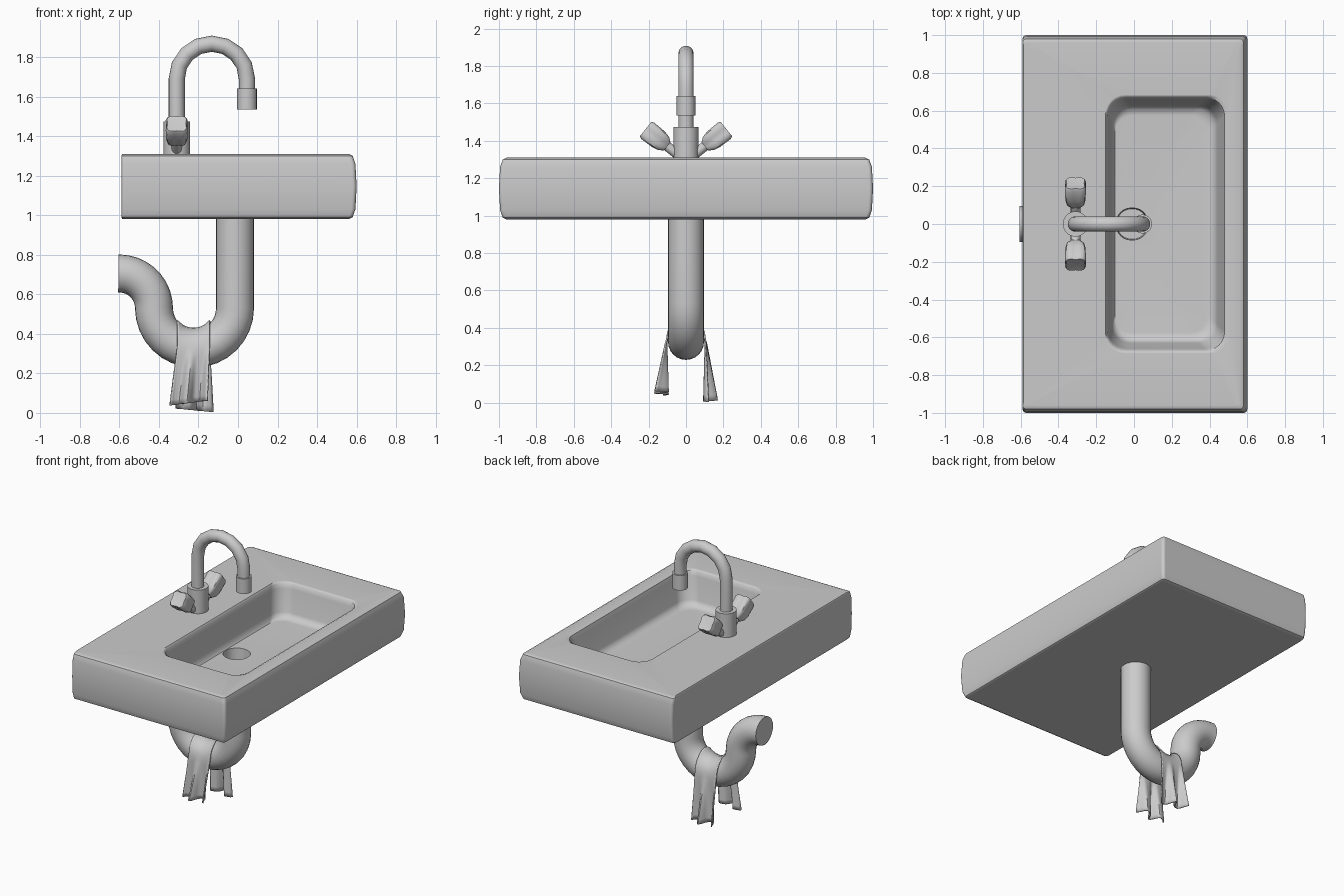
import bpy, bmesh
from math import sin, cos, pi, sqrt, radians
from mathutils import Vector

cube = bpy.data.objects.get("Cube")
if cube:
    bpy.data.objects.remove(cube, do_unlink=True)

GREY = (0.6, 0.6, 0.6, 1)
mat = bpy.data.materials.new("plain grey")
mat.use_nodes = True
mat.diffuse_color = GREY
mat.node_tree.nodes["Principled BSDF"].inputs["Base Color"].default_value = GREY
parts = []


def finish(name, bm):
    bmesh.ops.recalc_face_normals(bm, faces=bm.faces)
    mesh = bpy.data.meshes.new(name)
    bm.to_mesh(mesh)
    bm.free()
    mesh.materials.append(mat)
    obj = bpy.data.objects.new(name, mesh)
    bpy.context.collection.objects.link(obj)
    parts.append(obj)
    return obj


def loft(name, rings, closed=True):
    """Skin a list of point rings; closed rings get end caps."""
    bm = bmesh.new()
    rows = [[bm.verts.new(p) for p in ring] for ring in rings]
    n = len(rows[0])
    for a, b in zip(rows, rows[1:]):
        for i in range(n if closed else n - 1):
            j = (i + 1) % n
            bm.faces.new((a[i], a[j], b[j], b[i]))
    if closed:
        bm.faces.new(rows[0])
        bm.faces.new(rows[-1])
    return finish(name, bm)


def rounded_rect(x0, x1, hy, r, z, steps=7):
    corners = ((x1 - r, hy - r), (x0 + r, hy - r), (x0 + r, r - hy), (x1 - r, r - hy))
    ring = []
    for c, (cx, cy) in enumerate(corners):
        for k in range(steps):
            a = (c + k / (steps - 1)) * pi / 2
            ring.append((cx + r * cos(a), cy + r * sin(a), z))
    return ring


def arc(cx, cz, r, start, end, steps):
    angles = [radians(start + (end - start) * k / steps) for k in range(steps + 1)]
    return [(cx + r * cos(a), cz + r * sin(a)) for a in angles]


def tube(name, path, r, sides):
    """Round tube along a path in the XZ plane."""
    pts = [Vector((x, 0, z)) for x, z in path]
    across = Vector((0, 1, 0))
    rings = []
    for i, p in enumerate(pts):
        t = (pts[min(i + 1, len(pts) - 1)] - pts[max(i - 1, 0)]).normalized()
        n = t.cross(across)
        rings.append([p + r * (n * cos(2 * pi * k / sides) + across * sin(2 * pi * k / sides))
                      for k in range(sides)])
    return loft(name, rings)


def turned(name, origin, axis, profile, sides=24, lobes=0.0):
    """Turned part along an axis; lobes adds four rounded grips."""
    axis = Vector(axis).normalized()
    u = Vector((1, 0, 0)) if abs(axis.x) < 0.9 else Vector((0, 1, 0))
    v = axis.cross(u)
    rings = []
    for r, d in profile:
        ring = []
        for k in range(sides):
            a = 2 * pi * k / sides
            rr = r * (1 - lobes * cos(4 * a))
            ring.append(Vector(origin) + axis * d + rr * (u * cos(a) + v * sin(a)))
        rings.append(ring)
    return loft(name, rings)


# Basin slab: soft outer edges, sunken bowl and drain in one skin
basin_rows = [
    (-0.585, 0.56, 0.96, 0.02, 0.98),
    (-0.59, 0.58, 0.98, 0.02, 0.99),
    (-0.59, 0.594, 0.994, 0.02, 1.03),
    (-0.59, 0.60, 1.0, 0.02, 1.145),
    (-0.59, 0.594, 0.994, 0.02, 1.26),
    (-0.59, 0.58, 0.98, 0.02, 1.30),
    (-0.585, 0.56, 0.96, 0.02, 1.31),
    (-0.15, 0.50, 0.685, 0.10, 1.31),
    (-0.142, 0.48, 0.67, 0.10, 1.30),
    (-0.137, 0.47, 0.66, 0.10, 1.27),
    (-0.12, 0.44, 0.63, 0.10, 1.12),
    (-0.11, 0.42, 0.61, 0.10, 1.092),
    (-0.10, 0.385, 0.575, 0.09, 1.08),
    (-0.095, 0.075, 0.085, 0.08, 1.08),
    (-0.09, 0.07, 0.08, 0.075, 1.0),
]
basin = loft("basin", [rounded_rect(*row) for row in basin_rows])

# Drain pipe: straight drop, U bend, then a turn towards the wall
pipe_path = ([(-0.015, 0.99), (-0.015, 0.76)]
             + arc(-0.22, 0.53, 0.205, 0, -180, 16)
             + arc(-0.60, 0.53, 0.175, 10, 90, 8) + [(-0.605, 0.705)])
tube("drain_pipe", pipe_path, 0.096, 24)

# Faucet body, gooseneck spout and nozzle
turned("faucet_body", (-0.31, 0, 1.30), (0, 0, 1), [(0.067, 0), (0.067, 0.175)])
neck = [(-0.31, 1.45)] + arc(-0.1325, 1.69, 0.1775, 180, 0, 8) + [(0.045, 1.60)]
tube("spout", neck, 0.041, 16)
turned("nozzle", (0.045, 0, 1.535), (0, 0, 1),
       [(0.038, 0.03), (0.04, 0), (0.05, 0), (0.05, 0.105)])

# Pair of tilted taps with four-lobed knobs
for side, label in ((-1, "front"), (1, "back")):
    start = (-0.31, side * 0.03, 1.315)
    axis = (0, side * 0.78, 0.62)
    turned(label + "_tap_stem", start, axis, [(0.026, 0), (0.026, 0.12)], 12)
    turned(label + "_tap_knob", start, axis,
           [(0.03, 0.09), (0.05, 0.115), (0.058, 0.15), (0.06, 0.225),
            (0.053, 0.238), (0.03, 0.236)], 24, 0.14)

# Rag draped over the U bend, hanging in folds on both sides
COLS, DROP = 20, 10


def rag_point(s, step):
    if 0 <= step <= DROP:                      # part lying on the pipe
        th = pi * step / DROP
        reach = 0.205 - 0.102 * sin(th)
        w = s * 0.082
        return (-0.225 + w, -0.102 * cos(th), 0.53 - sqrt(reach ** 2 - w ** 2))
    side = -1 if step < 0 else 1               # hanging part
    f = (-step if step < 0 else step - DROP) / DROP
    top = 0.53 - sqrt(0.205 ** 2 - (s * 0.082) ** 2)
    end = 0.05 + 0.012 * s if side < 0 else 0.013 - 0.009 * s
    fold = 0.034 * f * sin(5.5 * s + side) + 0.01 * f * sin(11 * s)
    x = -0.225 + s * (0.082 + 0.012 * f) + f * (-0.025 if side < 0 else 0.005)
    return (x, side * (0.104 + 0.02 * f) + fold, top + (end - top) * f)


rag = loft("rag", [[rag_point(2 * c / COLS - 1, step) for c in range(COLS + 1)]
                   for step in range(-DROP, 2 * DROP + 1)], closed=False)
thick = rag.modifiers.new("thickness", "SOLIDIFY")
thick.thickness = 0.008
thick.offset = 0

# Smooth shading with crisp edges kept
bpy.ops.object.select_all(action="DESELECT")
for obj in parts:
    obj.select_set(True)
bpy.context.view_layer.objects.active = basin
bpy.ops.object.shade_smooth_by_angle(angle=radians(40))
weighted = basin.modifiers.new("weighted normals", "WEIGHTED_NORMAL")
weighted.keep_sharp = True
